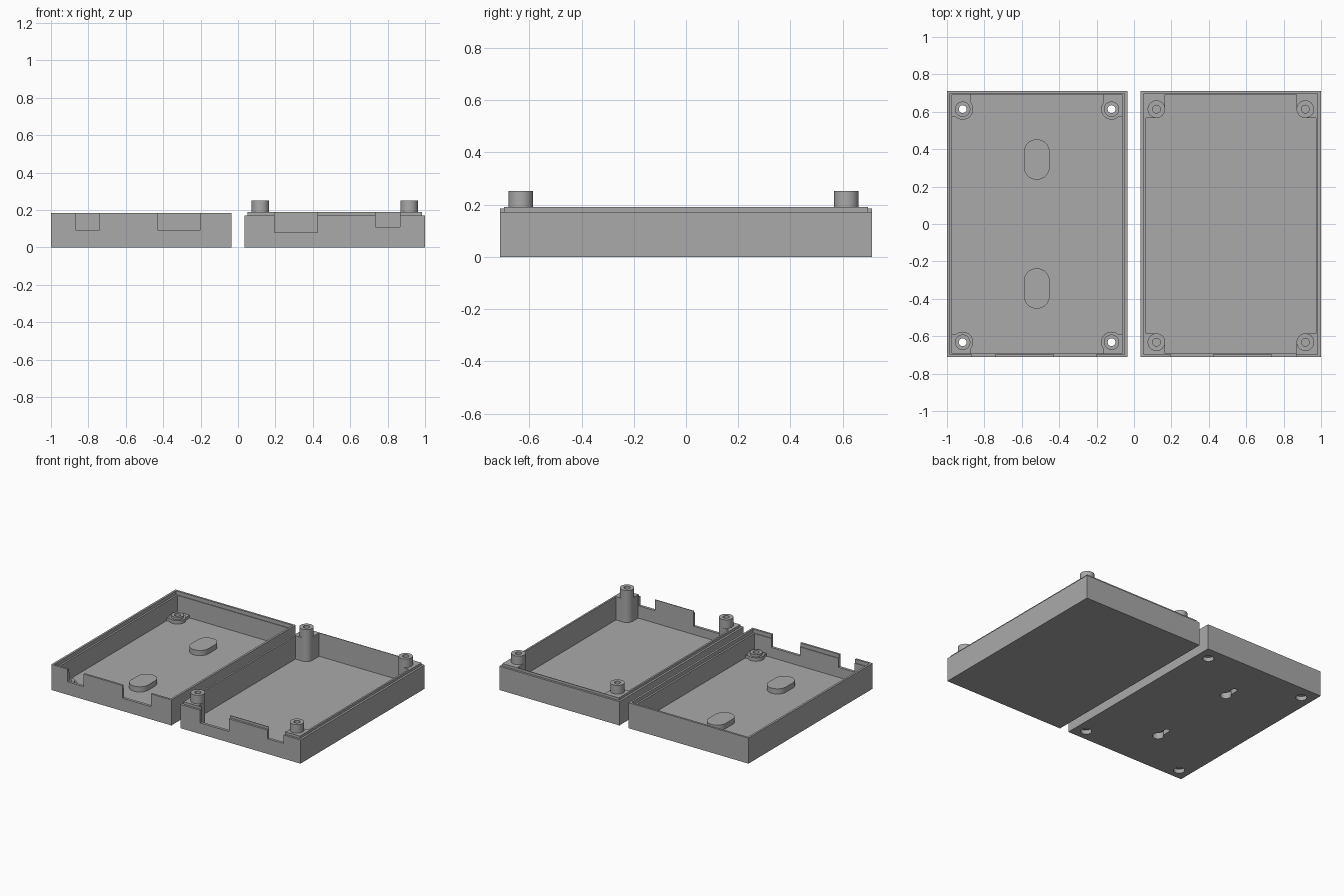
import bpy, bmesh, math

cube = bpy.data.objects.get("Cube")
if cube:
    bpy.data.objects.remove(cube, do_unlink=True)

grey = bpy.data.materials.new("plastic_grey")
grey.use_nodes = True
colour = (0.4, 0.4, 0.4, 1)
grey.diffuse_color = colour
grey.node_tree.nodes["Principled BSDF"].inputs["Base Color"].default_value = colour


def prism(name, outline, z0, z1):
    """Solid made by raising a counter-clockwise outline."""
    bm = bmesh.new()
    face = bm.faces.new([bm.verts.new((x, y, z0)) for x, y in outline])
    top = bmesh.ops.extrude_face_region(bm, geom=[face])["geom"]
    verts = [v for v in top if isinstance(v, bmesh.types.BMVert)]
    bmesh.ops.translate(bm, verts=verts, vec=(0, 0, z1 - z0))
    bmesh.ops.recalc_face_normals(bm, faces=bm.faces)
    mesh = bpy.data.meshes.new(name)
    bm.to_mesh(mesh)
    bm.free()
    mesh.materials.append(grey)
    obj = bpy.data.objects.new(name, mesh)
    bpy.context.collection.objects.link(obj)
    return obj


def box(name, x0, x1, y0, y1, z0, z1):
    x0, x1 = sorted((x0, x1))
    y0, y1 = sorted((y0, y1))
    return prism(name, [(x0, y0), (x1, y0), (x1, y1), (x0, y1)], z0, z1)


def capsule(name, x, y, r, half, z0, z1, steps=20):
    """Round-ended bar along y; a plain cylinder when half is zero."""
    pts = []
    for end in (1, -1):
        for i in range(steps + (1 if half else 0)):
            a = math.pi * i / steps + (0 if end > 0 else math.pi)
            pts.append((x + r * math.cos(a), y + end * half + r * math.sin(a)))
    return prism(name, pts, z0, z1)


def combine(base, tool, operation):
    """Boolean the tool into the base, then discard the tool."""
    mod = base.modifiers.new(operation, "BOOLEAN")
    mod.operation, mod.solver, mod.object = operation, "EXACT", tool
    bpy.context.view_layer.update()
    graph = bpy.context.evaluated_depsgraph_get()
    mesh = bpy.data.meshes.new_from_object(base.evaluated_get(graph))
    base.modifiers.clear()
    base.data = mesh
    bpy.data.objects.remove(tool, do_unlink=True)


def add(base, tool):
    combine(base, tool, "UNION")


def cut(base, tool):
    combine(base, tool, "DIFFERENCE")


def finish(obj):
    obj.data.shade_smooth()
    obj.data.set_sharp_from_angle(angle=math.radians(30))


Y = 0.712            # half depth of both trays
WX, WY = 0.028, 0.02  # wall thickness
STEP = 0.015         # inset of the mating lip
FLOOR = 0.02


def corners(x0, x1):
    """Post centres, with the direction towards each corner."""
    for sx, x in ((-1, x0 + 0.084), (1, x1 - 0.084)):
        for sy, y in ((-1, -0.632), (1, 0.614)):
            yield x, y, sx, sy


def corner_block(base, x, y, sx, sy, x0, x1, r, top):
    """Fill the corner between a post and its two walls."""
    wx = (x0 + WX - 0.003) if sx < 0 else (x1 - WX + 0.003)
    wy = sy * (Y - WY + 0.003)
    add(base, box("fill", wx, x - sx * r, y, wy, FLOOR / 2, top))
    add(base, box("fill", wx, x, y - sy * r, wy, FLOOR / 2, top))


def notch(base, x0, x1, z):
    cut(base, box("notch", x0, x1, -Y - 0.05, -Y + WY + 0.012, z, 0.3))


# Lid tray with an inner rabbet around the rim
x0, x1 = -1.0, -0.036
lid = box("lid_tray", x0, x1, -Y, Y, 0, 0.185)
cut(lid, box("cavity", x0 + WX, x1 - WX, -Y + WY, Y - WY, FLOOR, 0.3))
cut(lid, box("rabbet", x0 + STEP, x1 - STEP, -Y + STEP, Y - STEP, 0.158, 0.3))

# Stepped screw bosses with counterbored holes
for x, y, sx, sy in corners(x0, x1):
    corner_block(lid, x, y, sx, sy, x0, x1, 0.043, 0.04)
    add(lid, capsule("flange", x, y, 0.056, 0, FLOOR / 2, 0.045))
    add(lid, capsule("boss", x, y, 0.041, 0, FLOOR / 2, 0.062))
    cut(lid, capsule("screw_hole", x, y, 0.021, 0, -0.1, 0.3))
    cut(lid, capsule("counterbore", x, y, 0.037, 0, -0.1, 0.03))

# Oval pads hiding keyhole hangers underneath
for y in (-0.345, 0.345):
    add(lid, capsule("pad", -0.52, y, 0.069, 0.039, FLOOR / 2, 0.058))
    cut(lid, capsule("keyhole", -0.52, y - 0.03, 0.037, 0, -0.1, 0.045))
    cut(lid, capsule("key_slot", -0.52, y + 0.02, 0.018, 0.04, -0.1, 0.045))

notch(lid, -0.87, -0.74, 0.093)
notch(lid, -0.43, -0.2, 0.093)
finish(lid)

# Base tray with a raised lip
x0, x1 = 0.036, 1.0
base = box("base_tray", x0, x1, -Y, Y, 0, 0.172)
add(base, box("lip", x0 + STEP, x1 - STEP, -Y + STEP, Y - STEP, 0.1, 0.19))
cut(base, box("cavity", x0 + WX, x1 - WX, -Y + WY, Y - WY, FLOOR, 0.3))

# Tall corner posts with blind screw holes
for x, y, sx, sy in corners(x0, x1):
    corner_block(base, x, y, sx, sy, x0, x1, 0.047, 0.19)
    add(base, capsule("post", x, y, 0.047, 0, FLOOR / 2, 0.252))
    cut(base, capsule("screw_hole", x, y, 0.021, 0, 0.1, 0.4))

notch(base, 0.195, 0.425, 0.08)
notch(base, 0.735, 0.865, 0.11)
finish(base)
